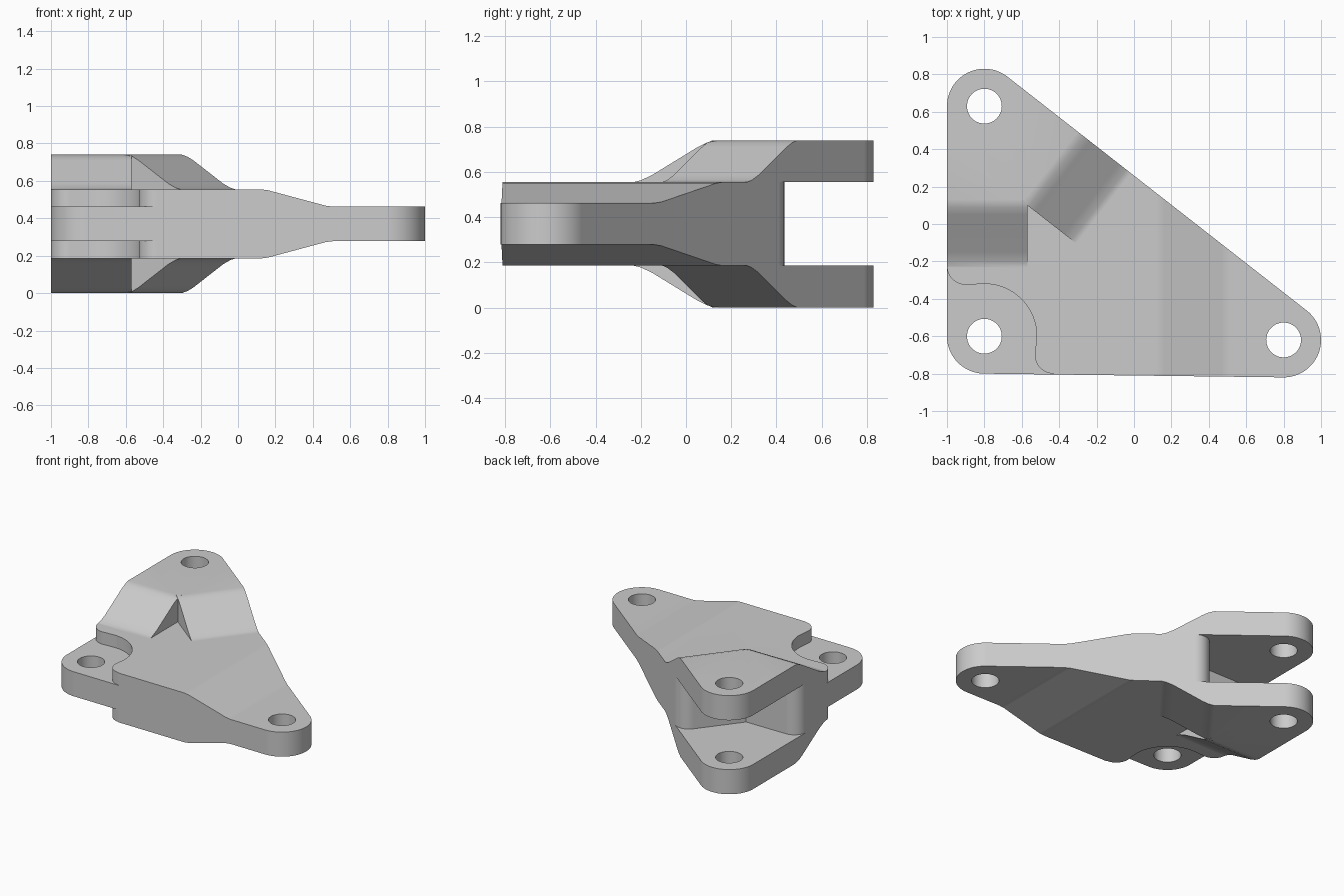
import bpy, bmesh
from math import sin, cos, radians, atan2, degrees
from mathutils import Vector, Matrix

cube = bpy.data.objects.get("Cube")
if cube:
    bpy.data.objects.remove(cube, do_unlink=True)

MID = 0.37                      # height of the symmetry plane
THICK, THIN = 0.185, 0.092      # half thicknesses of body and lugs
REAR, FRONT, ARM = Vector((-0.8, 0.63)), Vector((-0.8, -0.6)), Vector((0.8, -0.62))
ROUND, HOLE = 0.2, 0.093
INNER = Vector((-0.57, 0.1))    # inside corner of the fork
ALONG = (ARM - REAR).normalized()          # direction of the long sloping side
OUT = Vector((-ALONG.y, ALONG.x))          # its outward normal

metal = bpy.data.materials.new("grey metal")
metal.use_nodes = True
metal.diffuse_color = (0.6, 0.6, 0.6, 1)
metal.node_tree.nodes["Principled BSDF"].inputs["Base Color"].default_value = (0.6, 0.6, 0.6, 1)


def arc(center, r, a, b, n=16):
    angles = [radians(a + (b - a) * i / n) for i in range(n + 1)]
    return [(center[0] + r * cos(t), center[1] + r * sin(t)) for t in angles]


def prism(name, points, low, high, matrix=Matrix()):
    """Extrude a flat outline between two heights, then place it."""
    bm = bmesh.new()
    base = bm.faces.new([bm.verts.new((x, y, low)) for x, y in points])
    top = bmesh.ops.extrude_face_region(bm, geom=[base])["geom"]
    bmesh.ops.translate(bm, vec=(0, 0, high - low),
                        verts=[g for g in top if isinstance(g, bmesh.types.BMVert)])
    bmesh.ops.transform(bm, matrix=matrix, verts=bm.verts)
    bmesh.ops.recalc_face_normals(bm, faces=bm.faces)
    mesh = bpy.data.meshes.new(name)
    bm.to_mesh(mesh)
    bm.free()
    mesh.materials.append(metal)
    obj = bpy.data.objects.new(name, mesh)
    bpy.context.collection.objects.link(obj)
    return obj


def combine(target, tool, operation):
    bpy.context.view_layer.objects.active = target
    mod = target.modifiers.new(operation, 'BOOLEAN')
    mod.operation, mod.object, mod.solver = operation, tool, 'EXACT'
    bpy.ops.object.modifier_apply(modifier=mod.name)
    bpy.data.objects.remove(tool, do_unlink=True)


def mirrored(half):
    """Close a half profile by reflecting it in the symmetry plane."""
    return half + [(s, -h) for s, h in reversed(half)]


def frame(x_axis, y_axis, z_axis, origin):
    return Matrix.Translation(origin) @ Matrix((x_axis, y_axis, z_axis)).transposed().to_4x4()


UP = Vector((0, 0, 1))

# Main slab, tapering toward the arm
slab = mirrored([(-1.2, THICK), (0.12, THICK), (0.16, THICK - 0.005),
                 (0.47, THIN + 0.005), (0.51, THIN), (1.2, THIN)])
bracket = prism("bracket", slab, -1, 1,
                frame(Vector((1, 0, 0)), UP, Vector((0, -1, 0)), (0, 0, MID)))

# Two ramps rising to the fork, one along the left side and one along the long side
ramp = mirrored([(0.36, THICK - 0.012), (0.34, THICK - 0.002), (0.3, THICK + 0.008),
                 (0.25, THICK + 0.031), (0.05, 0.339), (0.01, 0.359), (-0.03, MID), (-1.2, MID)])
for name, run in (("side_ramp", Vector((0, -1))), ("long_ramp", ALONG)):
    run3 = run.to_3d()
    side = run3.cross(UP)
    reach = (-0.0, 0.7) if name == "side_ramp" else (-0.8, 0.0)
    tool = prism(name, ramp, *reach,
                 frame(run3, UP, side, (INNER.x, INNER.y, MID)))
    combine(bracket, tool, 'UNION')

# Rounded triangular outline
tilt = degrees(atan2(OUT.y, OUT.x))
outline = (arc(REAR, ROUND, tilt, 180, 24) + arc(FRONT, ROUND, 180, 269.3, 24)
           + arc(ARM, ROUND, 269.3 - 360, tilt, 32))
combine(bracket, prism("outline", outline, -0.5, 1.5), 'INTERSECT')

# Fork slot with rounded outer ends
edge = OUT.dot(REAR - INNER) + ROUND
far_end = [INNER + ALONG * u + OUT * v
           for u, v in arc((0.1, edge - 0.1), 0.1, 180, 90) + [(0.1, 1.0)]]
slot = ([(-1.3, 0)] + arc((-0.9, 0), 0.1, 180, 90) + [tuple(INNER)]
        + [tuple(p) for p in far_end] + [(0.12, 1.2), (-1.3, 1.2)])
combine(bracket, prism("slot", slot, MID - THICK, MID + THICK), 'DIFFERENCE')

# Stepped recess above and below the front lug
recess = ([(-1.3, -0.22)] + arc((-0.9, -0.225), 0.1, 180, 270)
          + arc(FRONT, 0.28, 90, 0, 24) + arc((-0.43, -0.7), 0.1, 180, 270)
          + [(-0.43, -1.1), (-1.3, -1.1)])
for low, high in ((MID + THIN, 1.2), (-0.5, MID - THIN)):
    combine(bracket, prism("recess", recess, low, high), 'DIFFERENCE')

# Bolt holes
for spot in (REAR, FRONT, ARM):
    combine(bracket, prism("bolt_hole", arc(spot, HOLE, 0, 352.5, 47), -0.5, 1.5), 'DIFFERENCE')

# Smooth curved walls, keep edges sharp
bpy.ops.object.select_all(action='DESELECT')
bracket.select_set(True)
bpy.context.view_layer.objects.active = bracket
bpy.ops.object.shade_smooth_by_angle(angle=radians(25))
weighted = bracket.modifiers.new("even_normals", 'WEIGHTED_NORMAL')
weighted.keep_sharp = True
